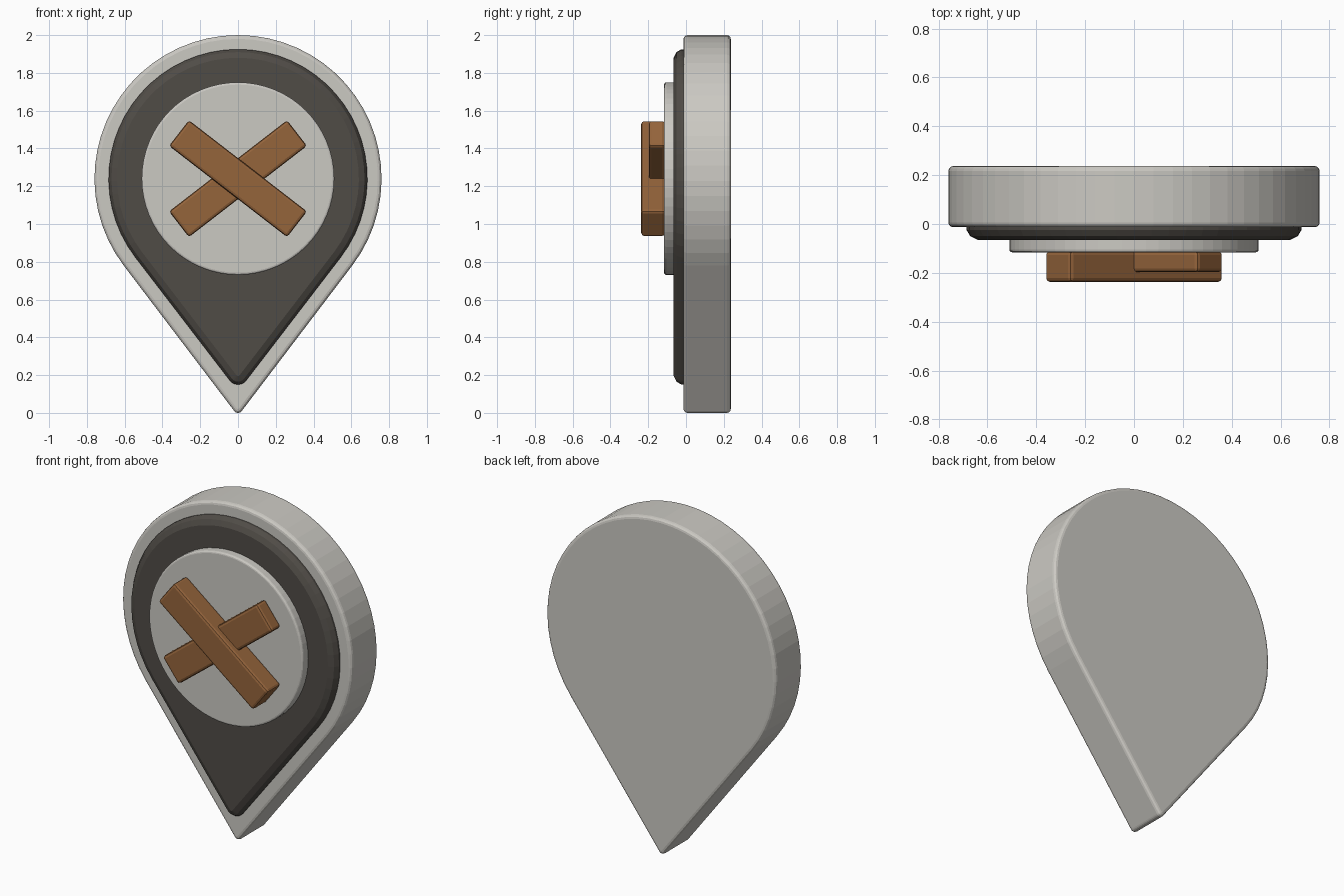
import bpy, bmesh
from math import sin, cos, pi, asin, radians

cube = bpy.data.objects.get("Cube")
if cube:
    bpy.data.objects.remove(cube)

CENTRE_Z = 1.24


def material(name, rgb):
    m = bpy.data.materials.new(name)
    m.use_nodes = True
    m.diffuse_color = (*rgb, 1)
    bsdf = m.node_tree.nodes["Principled BSDF"]
    bsdf.inputs["Base Color"].default_value = (*rgb, 1)
    bsdf.inputs["Roughness"].default_value = 0.7
    return m


light = material("light_grey", (0.60, 0.585, 0.545))
dark = material("dark_grey", (0.08, 0.072, 0.062))
wood = material("wood_brown", (0.30, 0.128, 0.044))


def add_object(name, bm, mat):
    bmesh.ops.recalc_face_normals(bm, faces=bm.faces)
    mesh = bpy.data.meshes.new(name)
    bm.to_mesh(mesh)
    bm.free()
    mesh.materials.append(mat)
    ob = bpy.data.objects.new(name, mesh)
    bpy.context.collection.objects.link(ob)
    return ob


def arc(radius, cz, start, end, steps):
    angles = [start + (end - start) * i / steps for i in range(steps + 1)]
    return [(radius * cos(a), cz + radius * sin(a)) for a in angles]


def teardrop(radius, drop, tip):
    """Outline of a large circle joined by tangents to a small tip circle."""
    def outline(inset):
        t = asin((radius - tip) / drop)
        return (arc(radius - inset, CENTRE_Z, -t, pi + t, 42)
                + arc(tip - inset, CENTRE_Z - drop, pi + t, 2 * pi - t, 6))
    return outline


def disc(radius):
    return lambda inset: arc(radius - inset, CENTRE_Z, 0, 2 * pi, 64)[:-1]


def loft(name, outline, layers, mat):
    """Bridge inset copies of an outline, stacked along y, and cap the ends."""
    bm = bmesh.new()
    rings = [[bm.verts.new((x, y, z)) for x, z in outline(inset)]
             for y, inset in layers]
    for a, b in zip(rings, rings[1:]):
        for i in range(len(a)):
            j = (i + 1) % len(a)
            bm.faces.new((a[i], a[j], b[j], b[i]))
    bm.faces.new(rings[0])
    bm.faces.new(rings[-1])
    return add_object(name, bm, mat)


def rounded_layers(front, back, r, round_back=True):
    steps = [radians(a) for a in (0, 30, 60, 90)]
    edge = [(r * (1 - sin(a)), r * (1 - cos(a))) for a in steps]
    layers = [(front + d, i) for i, d in [(e[0], e[1]) for e in edge]][::1]
    if round_back:
        return layers + [(back - d, i) for i, d in reversed(edge)]
    return layers + [(back, 0)]


def plank(name, front, back, tilt):
    bm = bmesh.new()
    bmesh.ops.create_cube(bm, size=1)
    bmesh.ops.scale(bm, vec=(0.79, back - front, 0.172), verts=bm.verts)
    ob = add_object(name, bm, wood)
    ob.location = (0, (front + back) / 2, CENTRE_Z)
    ob.rotation_euler.y = radians(tilt)
    bevel = ob.modifiers.new("soft_edges", "BEVEL")
    bevel.width = 0.015
    bevel.segments = 2


# Pin body, dark face panel and round badge
loft("pin_body", teardrop(0.76, 1.215, 0.025),
     rounded_layers(-0.013, 0.237, 0.02), light)
loft("face_panel", teardrop(0.685, 1.035, 0.055),
     [(-0.065, 0.045), (-0.05, 0.015), (-0.025, 0), (-0.01, 0)], dark)
loft("round_badge", disc(0.51),
     rounded_layers(-0.116, -0.06, 0.012, False), light)

# Crossed planks
plank("front_plank", -0.237, -0.112, 37.7)
plank("rear_plank", -0.197, -0.112, -37.7)
